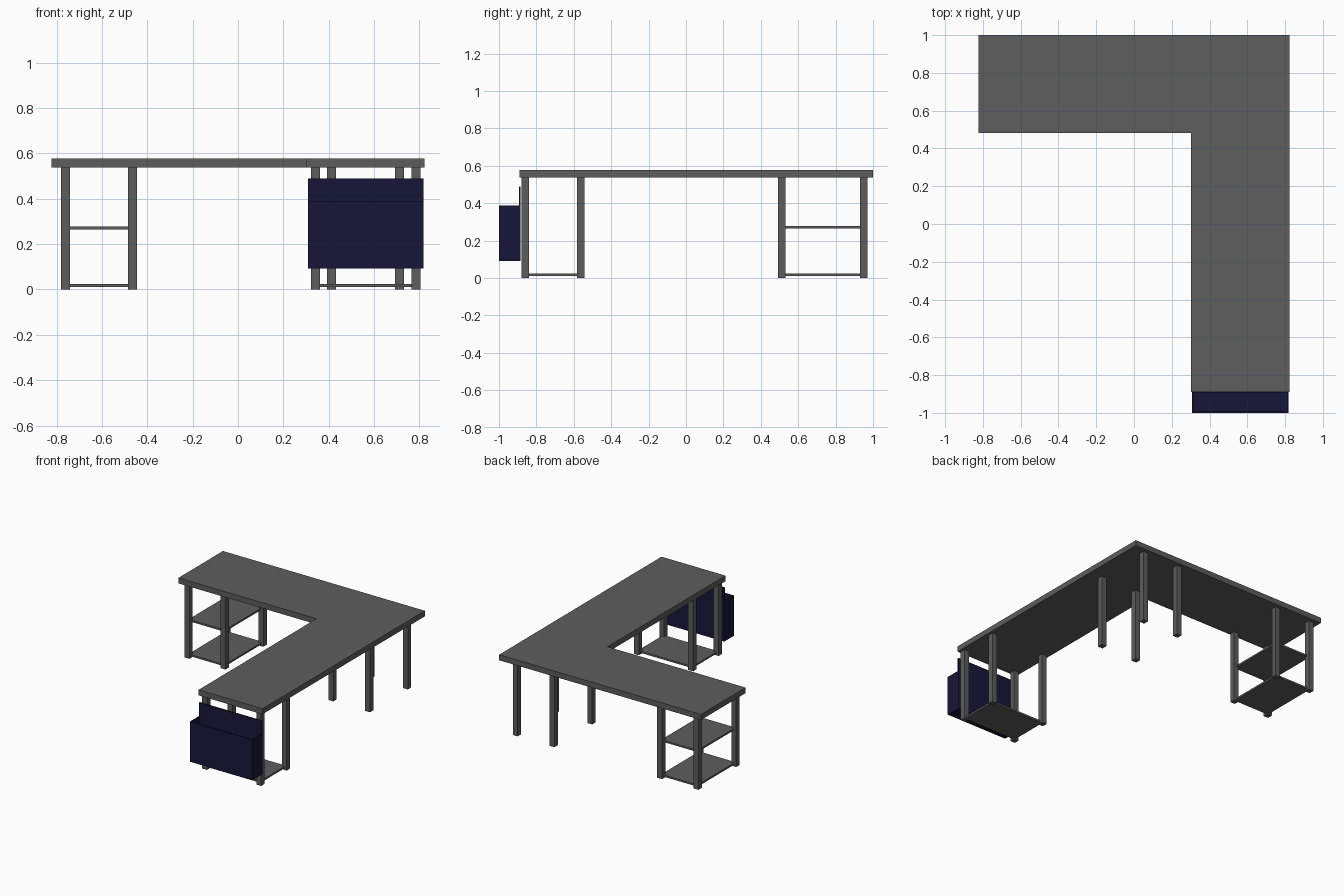
import bpy
import bmesh

if "Cube" in bpy.data.objects:
    bpy.data.objects.remove(bpy.data.objects["Cube"])


def material(name, rgb):
    m = bpy.data.materials.new(name)
    m.diffuse_color = (*rgb, 1)
    m.use_nodes = True
    m.node_tree.nodes["Principled BSDF"].inputs["Base Color"].default_value = m.diffuse_color
    return m


GREY = material("dark_grey", (0.11, 0.11, 0.11))
NAVY = material("navy", (0.008, 0.008, 0.04))


def prism(name, outline, z0, z1, mat=GREY):
    """Extrude a flat outline from z0 up to z1."""
    bm = bmesh.new()
    face = bm.faces.new([bm.verts.new((x, y, z0)) for x, y in outline])
    ext = bmesh.ops.extrude_face_region(bm, geom=[face])
    top = [v for v in ext["geom"] if isinstance(v, bmesh.types.BMVert)]
    bmesh.ops.translate(bm, verts=top, vec=(0, 0, z1 - z0))
    bmesh.ops.recalc_face_normals(bm, faces=bm.faces)
    mesh = bpy.data.meshes.new(name)
    bm.to_mesh(mesh)
    bm.free()
    mesh.materials.append(mat)
    obj = bpy.data.objects.new(name, mesh)
    bpy.context.collection.objects.link(obj)
    return obj


def box(name, x0, x1, y0, y1, z0, z1, mat=GREY):
    return prism(name, [(x0, y0), (x1, y0), (x1, y1), (x0, y1)], z0, z1, mat)


TOP_Z, UNDER_Z = 0.578, 0.537
HALF_LEG = 0.02

# L-shaped desktop
prism("desktop", [(-0.823, 0.482), (0.302, 0.482), (0.302, -0.89),
                  (0.823, -0.89), (0.823, 1.0), (-0.823, 1.0)], UNDER_Z, TOP_Z)


# Four legs at the given centre lines, with optional shelves between them
def leg_unit(name, xs, ys, shelves=()):
    for x in xs:
        for y in ys:
            box(name + "_leg", x - HALF_LEG, x + HALF_LEG,
                y - HALF_LEG, y + HALF_LEG, 0, UNDER_Z)
    for z in shelves:
        box(name + "_shelf", *xs, *ys, z, z + 0.013)


leg_unit("left_unit", (-0.761, -0.465), (0.511, 0.951), (0.01, 0.265))
leg_unit("front_unit", (0.342, 0.785), (-0.859, -0.563), (0.01,))
leg_unit("corner", (0.413, 0.712), (0.511, 0.951))

# Open-topped hanging pocket on the front end
X0, X1, Y0, Y1, Z0, Z1, T = 0.308, 0.818, -1.0, -0.885, 0.092, 0.388, 0.009
box("pocket_back", X0, X1, Y1 - T, Y1, Z0, 0.488, NAVY)
box("pocket_front", X0, X1, Y0, Y0 + T, Z0, Z1, NAVY)
box("pocket_floor", X0 + T, X1 - T, Y0 + T, Y1 - T, Z0, Z0 + T, NAVY)
box("pocket_left_side", X0, X0 + T, Y0 + T, Y1 - T, Z0, Z1, NAVY)
box("pocket_right_side", X1 - T, X1, Y0 + T, Y1 - T, Z0, Z1, NAVY)
